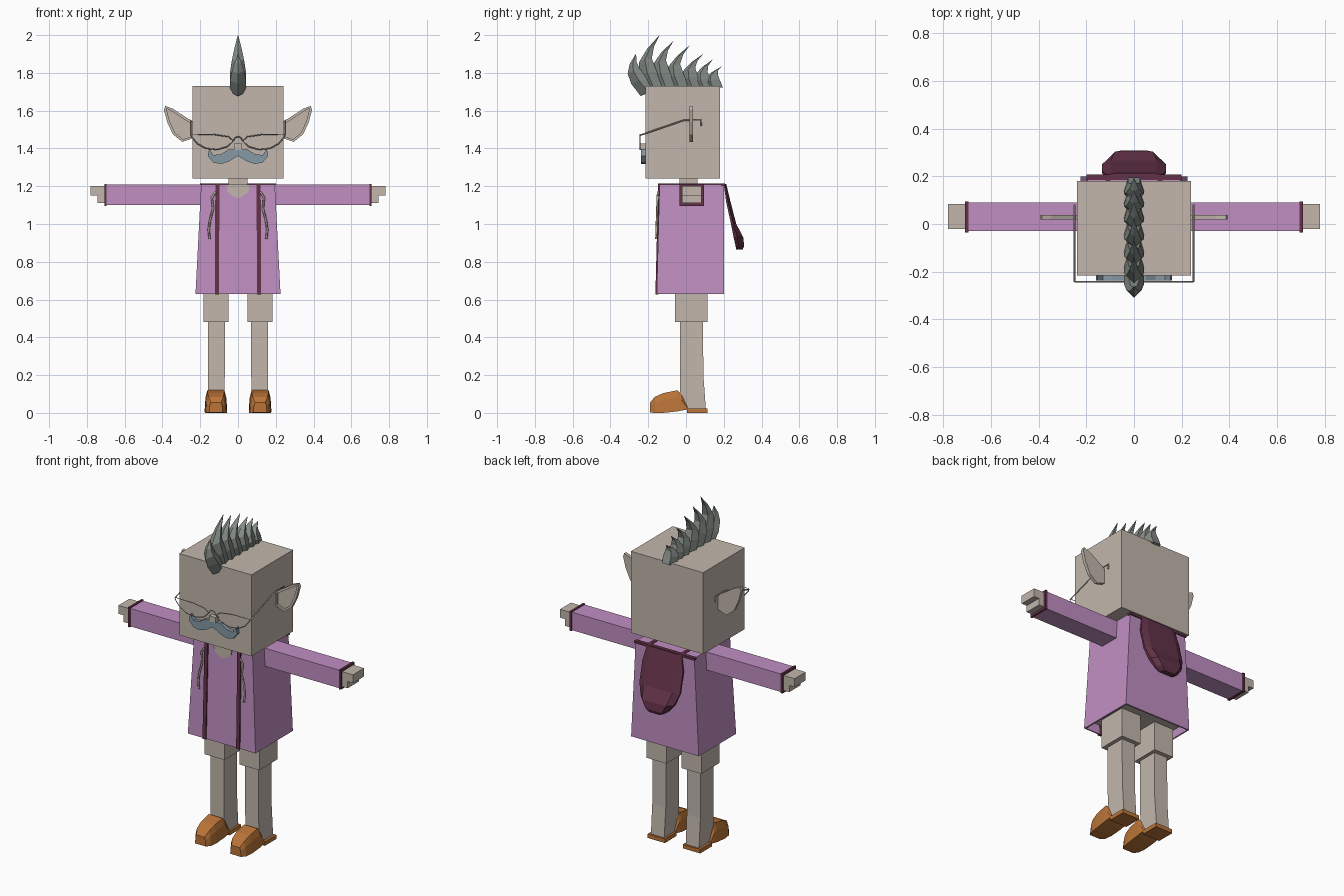
import bpy, bmesh

cube = bpy.data.objects.get("Cube")
if cube:
    bpy.data.objects.remove(cube, do_unlink=True)


def material(name, r, g, b):
    m = bpy.data.materials.new(name)
    m.use_nodes = True
    m.diffuse_color = (r, g, b, 1)
    m.node_tree.nodes["Principled BSDF"].inputs["Base Color"].default_value = (r, g, b, 1)
    return m


SKIN = material("skin", .54, .47, .415)
PURPLE = material("purple cloth", .53, .275, .54)
MAROON = material("maroon trim", .125, .032, .065)
ORANGE = material("orange leather", .50, .175, .04)
GREY = material("grey hair", .23, .26, .235)
BLUE = material("blue grey moustache", .24, .32, .38)
CORD = material("pale cord", .52, .46, .37)


def finish(name, bm, mat, mirror):
    bmesh.ops.recalc_face_normals(bm, faces=bm.faces)
    me = bpy.data.meshes.new(name)
    bm.to_mesh(me)
    bm.free()
    me.materials.append(mat)
    ob = bpy.data.objects.new(name, me)
    bpy.context.collection.objects.link(ob)
    if mirror:
        ob.modifiers.new("both_sides", 'MIRROR')
    return ob


def loft(name, rings, mat, mirror=False, caps=(True, True)):
    """Skin a list of equal-length rings of points."""
    bm = bmesh.new()
    rows = [[bm.verts.new(p) for p in ring] for ring in rings]
    n = len(rows[0])
    for a, b in zip(rows, rows[1:]):
        for i in range(n):
            j = (i + 1) % n
            bm.faces.new((a[i], a[j], b[j], b[i]))
    if caps[0]:
        bm.faces.new(rows[0])
    if caps[1]:
        bm.faces.new(rows[-1])
    return finish(name, bm, mat, mirror)


def rect(x0, x1, y0, y1, z):
    return [(x0, y0, z), (x1, y0, z), (x1, y1, z), (x0, y1, z)]


def box(name, x, y, z, mat, mirror=False):
    return loft(name, [rect(*x, *y, z[0]), rect(*x, *y, z[1])], mat, mirror)


def plate(name, outline, y0, y1, mat, mirror=False, inset=0):
    """Extrude an x/z outline along y, with an optional sunk front panel."""
    bm = bmesh.new()
    front = [bm.verts.new((x, y0, z)) for x, z in outline]
    back = [bm.verts.new((x, y1, z)) for x, z in outline]
    n = len(outline)
    for i in range(n):
        j = (i + 1) % n
        bm.faces.new((front[i], front[j], back[j], back[i]))
    face = bm.faces.new(front)
    bm.faces.new(back)
    bmesh.ops.recalc_face_normals(bm, faces=bm.faces)
    if inset:
        bmesh.ops.inset_region(bm, faces=[face], thickness=inset)
        inner = bmesh.ops.extrude_face_region(bm, geom=[face])["geom"]
        verts = [v for v in inner if isinstance(v, bmesh.types.BMVert)]
        bmesh.ops.translate(bm, verts=verts, vec=(0, (y1 - y0) * .55, 0))
        bmesh.ops.delete(bm, geom=[face], context='FACES_ONLY')
    return finish(name, bm, mat, mirror)


def tube(name, points, radius, mat, closed=False):
    """Thin wire on both sides of the body."""
    for side, s in (("left", 1), ("right", -1)):
        cu = bpy.data.curves.new(side + "_" + name, 'CURVE')
        cu.dimensions = '3D'
        cu.bevel_depth = radius
        cu.bevel_resolution = 0
        cu.use_fill_caps = True
        sp = cu.splines.new('POLY')
        sp.points.add(len(points) - 1)
        for p, (x, y, z) in zip(sp.points, points):
            p.co = (x * s, y, z, 1)
        sp.use_cyclic_u = closed
        cu.materials.append(mat)
        bpy.context.collection.objects.link(bpy.data.objects.new(cu.name, cu))


# Head and neck
box("head", (-.24, .24), (-.215, .18), (1.24, 1.73), SKIN)
box("neck", (-.05, .05), (-.035, .06), (1.15, 1.25), SKIN)
plate("ears", [(.235, 1.54), (.26, 1.555), (.345, 1.61), (.385, 1.625), (.392, 1.605),
               (.375, 1.54), (.345, 1.475), (.295, 1.435), (.235, 1.455)],
      .018, .038, SKIN, True, inset=.014)

# Moustache
half = [(0, 1.395), (.05, 1.395), (.09, 1.37), (.13, 1.365), (.153, 1.397),
        (.16, 1.36), (.13, 1.325), (.09, 1.318), (.05, 1.33), (0, 1.36)]
plate("moustache", half + [(-x, z) for x, z in half[-2:0:-1]], -.237, -.213, BLUE)
box("nose_clip", (-.022, .022), (-.243, -.213), (1.393, 1.425), SKIN)

# Glasses
FY = -.243
tube("lens_rim", [(x, FY, z) for x, z in
                  [(.248, 1.475), (.13, 1.474), (.05, 1.462), (.025, 1.44), (.055, 1.41),
                   (.11, 1.394), (.17, 1.4), (.215, 1.425), (.245, 1.46)]], .003, SKIN, True)
tube("bridge", [(.025, FY, 1.44), (.015, FY, 1.457), (0, FY, 1.462)], .003, SKIN)
tube("temple_arm", [(.25, FY, 1.47), (.25, -.01, 1.55), (.25, .08, 1.55), (.25, .08, 1.52)],
     .004, SKIN)

# Mohawk: overlapping horns that bulge forward and sweep back
spikes = [  # base y, base z, mid y, mid z, tip y, tip z
    (-.195, 1.71, -.275, 1.81, -.265, 1.90),
    (-.165, 1.73, -.215, 1.87, -.14, 2.0),
    (-.10, 1.73, -.14, 1.86, -.068, 1.968),
    (-.03, 1.73, -.065, 1.84, .018, 1.945),
    (.04, 1.73, .015, 1.82, .09, 1.90),
    (.10, 1.73, .08, 1.80, .14, 1.87),
    (.15, 1.73, .135, 1.785, .19, 1.835)]
for k, (by, bz, my, mz, ty, tz) in enumerate(spikes):
    rings = []
    for y, z, w, d in ((by, bz - .015, .04, .045), ((by + my) / 2 - .01, (bz + mz) / 2, .043, .045),
                       (my, mz, .032, .034), ((my + ty) / 2 - .01, (mz + tz) / 2, .018, .018),
                       (ty, tz, .001, .001)):
        rings.append([(0, y - d, z - d * .4), (w, y - d * .1, z), (w * .6, y + d, z + d * .2),
                      (-w * .6, y + d, z + d * .2), (-w, y - d * .1, z)])
    loft(f"hair_spike_{k + 1}", rings, GREY)

# Robe: open-bottomed shell with hips inside
robe = loft("robe", [rect(-.195, .195, -.14, .2, 1.21), rect(-.225, .225, -.155, .2, .63)],
            PURPLE, caps=(True, False))
shell = robe.modifiers.new("cloth", 'SOLIDIFY')
shell.thickness = .012
box("hips", (-.19, .19), (-.11, .16), (.655, .72), SKIN)
plate("neckline", [(-.062, 1.208), (.062, 1.208), (.055, 1.17), (.025, 1.147), (0, 1.138),
                   (-.025, 1.147), (-.055, 1.17)], -.147, -.138, SKIN)
loft("front_trims", [rect(.098, .12, -.147, -.13, 1.213), rect(.101, .123, -.162, -.145, .628)],
     MAROON, True)
box("shoulder_trims", (.098, .12), (-.147, .205), (1.205, 1.214), MAROON, True)
box("back_collar", (-.2, .2), (.185, .207), (1.2, 1.214), MAROON)
tube("drawstring", [(.118, -.148, 1.17), (.138, -.15, 1.14), (.132, -.152, 1.08),
                    (.148, -.154, 1.02), (.155, -.156, .97), (.15, -.157, .92)], .006, CORD)

# Hood hanging behind the shoulders
rings = []
for z, w, y0, y1, y2 in ((1.212, .115, .2, .206, .213), (1.12, .135, .212, .222, .235),
                         (1.0, .135, .238, .25, .266), (.93, .11, .252, .272, .303),
                         (.885, .075, .262, .28, .308), (.865, .045, .266, .28, .3)):
    rings.append([(-w, y0, z), (w, y0, z), (w, y1, z), (w * .72, y2, z),
                  (-w * .72, y2, z), (-w, y1, z)])
loft("hood", rings, MAROON)

# Arms and hands
box("sleeves", (.185, .70), (-.03, .09), (1.10, 1.208), PURPLE, True)
box("cuffs", (.695, .708), (-.035, .095), (1.096, 1.213), MAROON, True)
box("fingers", (.70, .78), (-.022, .083), (1.15, 1.2), SKIN, True)
box("palms", (.70, .745), (-.022, .083), (1.11, 1.155), SKIN, True)

# Legs
box("shorts_legs", (.05, .182), (-.058, .115), (.48, .70), SKIN, True)
loft("shins", [rect(.07, .16, -.032, .09, .49), rect(.07, .16, -.032, .092, .2),
               rect(.072, .16, -.03, .105, .02)], SKIN, True)

# Shoes
rings = []
for y, w, z0, h in ((-.19, .036, .002, .055), (-.165, .052, 0, .085), (-.12, .058, 0, .105),
                    (-.045, .06, .008, .12), (-.025, .06, .012, .1), (.008, .058, .018, .03)):
    rings.append([(.117 - w, y, z0), (.117 + w, y, z0), (.117 + w * .92, y, z0 + (h - z0) * .65),
                  (.117 + w * .75, y, h), (.117 - w * .75, y, h),
                  (.117 - w * .92, y, z0 + (h - z0) * .65)])
loft("shoes", rings, ORANGE, True)
box("heels", (.06, .175), (.005, .115), (0, .024), ORANGE, True)
